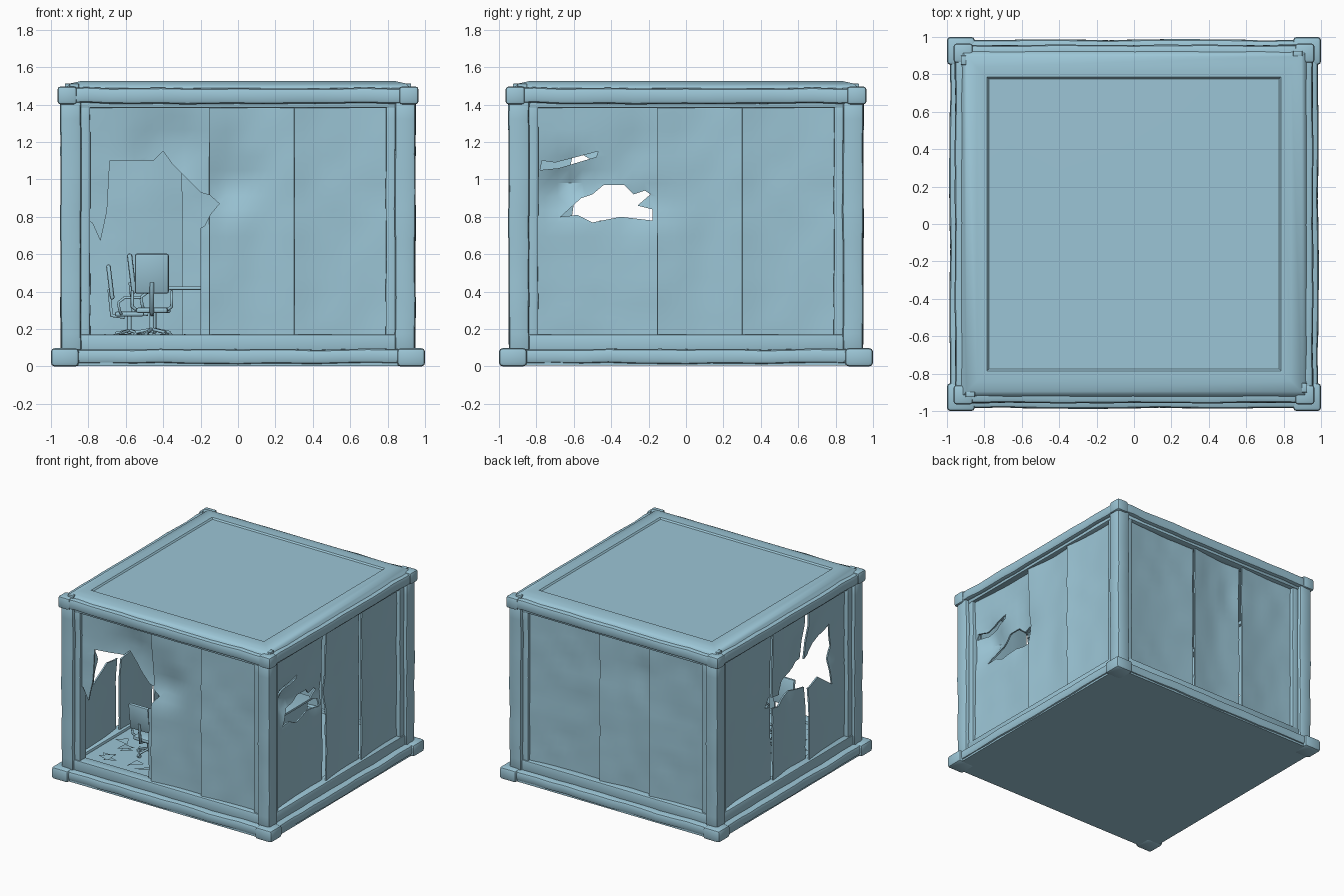
import bpy, bmesh, math, random
from mathutils import Matrix, Vector, noise

if "Cube" in bpy.data.objects:
    bpy.data.objects.remove(bpy.data.objects["Cube"])

random.seed(4)
MAT = bpy.data.materials.new("pale_blue")
MAT.diffuse_color = (0.33, 0.56, 0.67, 1)
MAT.use_nodes = True
MAT.node_tree.nodes["Principled BSDF"].inputs["Base Color"].default_value = MAT.diffuse_color
SIDES = ["front", "right", "back", "left"]


def turn(i):
    return Matrix.Rotation(i * math.pi / 2, 4, 'Z')


def finish(name, bm, matrix=None):
    bmesh.ops.recalc_face_normals(bm, faces=bm.faces)
    me = bpy.data.meshes.new(name)
    bm.to_mesh(me)
    bm.free()
    if matrix is not None:
        me.transform(matrix)
    me.materials.append(MAT)
    ob = bpy.data.objects.new(name, me)
    bpy.context.collection.objects.link(ob)
    return ob


def box(name, lo, hi, bevel=0.0, wobble=0.0, matrix=None):
    """Bevelled block; a wobbly one is cut along x and dented a little."""
    lo, hi = Vector(lo), Vector(hi)
    bm = bmesh.new()
    bmesh.ops.create_cube(bm, size=1)
    for v in bm.verts:
        v.co = Vector(a + (b - a) * (c + 0.5) for a, b, c in zip(lo, hi, v.co))
    if bevel:
        bmesh.ops.bevel(bm, geom=bm.edges[:], offset=bevel, segments=2, profile=0.5, affect='EDGES')
    if wobble:
        axis = max(range(3), key=lambda k: hi[k] - lo[k])
        n = 14
        for k in range(1, n):
            co = lo.lerp(hi, k / n)
            no = Vector((0, 0, 0))
            no[axis] = 1
            bmesh.ops.bisect_plane(bm, geom=bm.verts[:] + bm.edges[:] + bm.faces[:], plane_co=co, plane_no=no)
        for v in bm.verts:
            v.co += noise.noise_vector(v.co * 5) * wobble
    return finish(name, bm, matrix)


def square_rings(name, profile):
    """Loft concentric squares (half width, z) and cap both ends."""
    bm = bmesh.new()
    rings = [[bm.verts.new((sx * r, sy * r, z)) for sx, sy in ((-1, -1), (1, -1), (1, 1), (-1, 1))]
             for r, z in profile]
    for a, b in zip(rings, rings[1:]):
        for k in range(4):
            bm.faces.new((a[k], a[(k + 1) % 4], b[(k + 1) % 4], b[k]))
    bm.faces.new(rings[0])
    bm.faces.new(rings[-1])
    return finish(name, bm)


def prism(name, outline, y0, y1):
    bm = bmesh.new()
    a = [bm.verts.new((u, y0, z)) for u, z in outline]
    b = [bm.verts.new((u, y1, z)) for u, z in outline]
    n = len(a)
    for k in range(n):
        bm.faces.new((a[k], a[(k + 1) % n], b[(k + 1) % n], b[k]))
    bm.faces.new(a)
    bm.faces.new(b)
    return finish(name, bm)


def tube(name, pts, radius, matrix):
    cu = bpy.data.curves.new(name, 'CURVE')
    cu.dimensions = '3D'
    cu.bevel_depth = radius
    cu.bevel_resolution = 1
    cu.use_fill_caps = True
    sp = cu.splines.new('POLY')
    sp.points.add(len(pts) - 1)
    for p, c in zip(sp.points, pts):
        p.co = (*c, 1)
    cu.materials.append(MAT)
    ob = bpy.data.objects.new(name, cu)
    bpy.context.collection.objects.link(ob)
    ob.matrix_world = matrix


# Torn holes and dents (u along the wall, z up), per wall
HOLES = {
    "front": [[(-0.84, 0.1), (-0.84, 0.78), (-0.78, 0.77), (-0.735, 0.67), (-0.70, 0.83), (-0.685, 1.1),
               (-0.45, 1.1), (-0.40, 1.15), (-0.35, 1.08), (-0.2, 0.93), (-0.15, 0.915), (-0.1, 0.87),
               (-0.15, 0.81), (-0.18, 0.75), (-0.2, 0.74), (-0.2, 0.1)]],
    "right": [[(-0.67, 0.8), (-0.56, 0.9), (-0.5, 0.92), (-0.44, 0.97), (-0.33, 0.97), (-0.28, 0.92),
               (-0.22, 0.94), (-0.19, 0.92), (-0.26, 0.86), (-0.18, 0.84), (-0.18, 0.78), (-0.35, 0.8),
               (-0.5, 0.77), (-0.58, 0.81)],
              [(-0.78, 1.05), (-0.77, 1.1), (-0.7, 1.09), (-0.47, 1.15), (-0.48, 1.12), (-0.68, 1.06)]],
    "back": [],
    "left": [[(-0.22, 0.78), (-0.16, 0.85), (-0.02, 0.81), (0.02, 0.91), (0.22, 0.98), (0.39, 0.98),
              (0.5, 1.1), (0.6, 1.16), (0.64, 0.96), (0.6, 0.87), (0.63, 0.66), (0.46, 0.78),
              (0.32, 0.75), (0.12, 0.79), (-0.05, 0.73)]],
}
DENTS = {  # u, z, radius, inward depth
    "front": [(-0.4, 1.12, 0.2, 0.05), (-0.05, 1.02, 0.15, 0.05)],
    "right": [(-0.62, 0.98, 0.13, 0.09), (-0.3, 1.1, 0.14, 0.03), (-0.25, 0.88, 0.12, 0.04)],
    "back": [(0.15, 1.15, 0.2, 0.02)],
    "left": [(0.4, 1.0, 0.22, 0.06), (0.0, 0.85, 0.15, 0.03)],
}
SEAMS = [-0.82, -0.155, 0.3, 0.82]


def wall(side, matrix):
    cutters = [prism("tear_cutter", h, -1.3, -0.5) for h in HOLES[side]]
    for k in range(3):
        u0, u1 = SEAMS[k], SEAMS[k + 1]
        bm = bmesh.new()
        bmesh.ops.create_grid(bm, x_segments=10, y_segments=18, size=0.5)
        for v in bm.verts:
            t = v.co.x + 0.5
            u, z = u0 + (u1 - u0) * t, 0.12 + 1.29 * (v.co.y + 0.5)
            near = sum(math.exp(-((u - a) ** 2 + (z - b) ** 2) / r ** 2) * d for a, b, r, d in DENTS[side])
            crumple = noise.noise(Vector((u * 6, z * 6, len(side)))) * (0.007 + 0.45 * near)
            # each panel starts proud at its left edge and sinks to the right
            depth = 0.025 * t + 0.012 * math.sin(math.pi * t) + near + crumple
            v.co = Vector((u, -0.9 + depth, z))
        ob = finish(f"{side}_wall_panel_{k + 1}", bm)
        bpy.context.view_layer.objects.active = ob
        m = ob.modifiers.new("thick", 'SOLIDIFY')
        m.thickness = 0.012
        bpy.ops.object.modifier_apply(modifier=m.name)
        for c in cutters:
            m = ob.modifiers.new("tear", 'BOOLEAN')
            m.operation, m.solver, m.object = 'DIFFERENCE', 'EXACT', c
            bpy.ops.object.modifier_apply(modifier=m.name)
        ob.data.transform(matrix)
    for c in cutters:
        bpy.data.objects.remove(c)


# Four sides: rails, posts, trims and walls
for i, side in enumerate(SIDES):
    R = turn(i)
    wall(side, R)
    box(f"{side}_base_rail", (-0.97, -0.985, 0.015), (0.97, -0.85, 0.092), 0.02, 0.008, R)
    box(f"{side}_base_corner", (-1.0, -1.0, 0.0), (-0.85, -0.85, 0.098), 0.02, 0, R)
    box(f"{side}_top_rail", (-0.95, -0.957, 1.405), (0.95, -0.86, 1.488), 0.02, 0.008, R)
    box(f"{side}_top_corner", (-0.965, -0.965, 1.4), (-0.86, -0.86, 1.497), 0.018, 0, R)
    box(f"{side}_corner_post", (-0.948, -0.948, 0.08), (-0.838, -0.838, 1.42), 0.018, 0.006, R)
    box(f"{side}_sill", (-0.85, -0.93, 0.07), (0.85, -0.84, 0.172), 0.012, 0, R)
    box(f"{side}_lintel", (-0.85, -0.925, 1.382), (0.85, -0.84, 1.43), 0.008, 0, R)
    for s, tag in ((-1, "left"), (1, "right")):
        xs = sorted((s * 0.79, s * 0.85))
        box(f"{side}_{tag}_trim", (xs[0], -0.92, 0.1), (xs[1], -0.84, 1.42), 0.006, 0.004, R)
    box(f"{side}_roof_bracket", (-0.9, -0.925, 1.48), (-0.85, -0.895, 1.512), 0.004, 0, R)

# Roof with a raised border, floor and underside
square_rings("roof", [(0.9, 1.41), (0.935, 1.47), (0.915, 1.495), (0.895, 1.513), (0.84, 1.525),
                      (0.785, 1.523), (0.775, 1.512), (0.4, 1.513)])
box("floor", (-0.9, -0.9, 0.012), (0.9, 0.9, 0.15))
box("underside", (-0.97, -0.97, 0.004), (0.97, 0.97, 0.03))


# Office chairs, modelled facing +x
def chair(name, x, y, angle, scale):
    M = Matrix.Translation((x, y, 0.15)) @ Matrix.Rotation(angle, 4, 'Z') @ Matrix.Scale(scale, 4)
    box(f"{name}_seat", (-0.09, -0.085, 0.135), (0.09, 0.085, 0.165), 0.012, 0, M)
    lean = M @ Matrix.Translation((-0.1, 0, 0.2)) @ Matrix.Rotation(-0.12, 4, 'Y')
    box(f"{name}_backrest", (-0.014, -0.09, 0.04), (0.014, 0.09, 0.255), 0.011, 0, lean)
    tube(f"{name}_back_support", [(-0.03, 0, 0.13), (-0.11, 0, 0.14), (-0.125, 0, 0.3)], 0.012, M)
    tube(f"{name}_column", [(0, 0, 0.03), (0, 0, 0.14)], 0.014, M)
    for s in (-1, 1):
        tube(f"{name}_arm", [(-0.05, s * 0.08, 0.15), (-0.06, s * 0.105, 0.17), (-0.07, s * 0.105, 0.22),
                             (-0.03, s * 0.105, 0.25), (0.07, s * 0.105, 0.25)], 0.009, M)
    for k in range(5):
        a = k * math.tau / 5 + 0.3
        c, s = math.cos(a), math.sin(a)
        tube(f"{name}_leg", [(0, 0, 0.05), (c * 0.09, s * 0.09, 0.032)], 0.009, M)
        tube(f"{name}_caster", [(c * 0.09 - s * 0.01, s * 0.09 + c * 0.01, 0.015),
                                (c * 0.09 + s * 0.01, s * 0.09 - c * 0.01, 0.015)], 0.015, M)


chair("front_chair", -0.46, -0.5, math.pi / 2, 1.0)
chair("middle_chair", -0.58, 0.02, 0, 0.87)
chair("rear_chair", -0.45, 0.42, 0, 1.0)

# Desk
box("desk_top", (-0.37, -0.1, 0.41), (0.3, 0.55, 0.428), 0.004)
for x in (-0.15, 0.25):
    box("desk_leg", (x, -0.05, 0.15), (x + 0.03, 0.5, 0.412))

# Torn scraps lying on the floor
for k in range(12):
    x, y = random.uniform(-0.74, -0.28), random.uniform(-0.8, -0.2)
    bm = bmesh.new()
    a0 = random.uniform(0, 6.28)
    ring = [bm.verts.new((x + random.uniform(0.04, 0.1) * math.cos(a0 + j * 1.9),
                          y + random.uniform(0.03, 0.08) * math.sin(a0 + j * 1.9),
                          0.155 + random.uniform(0, 0.02))) for j in range(3)]
    bm.faces.new(ring)
    finish("floor_scrap", bm)

# Smooth shading that keeps sharp edges
bpy.ops.object.select_all(action='DESELECT')
for ob in bpy.context.collection.objects:
    if ob.type == 'MESH':
        ob.select_set(True)
        bpy.context.view_layer.objects.active = ob
bpy.ops.object.shade_smooth_by_angle(angle=math.radians(35))
